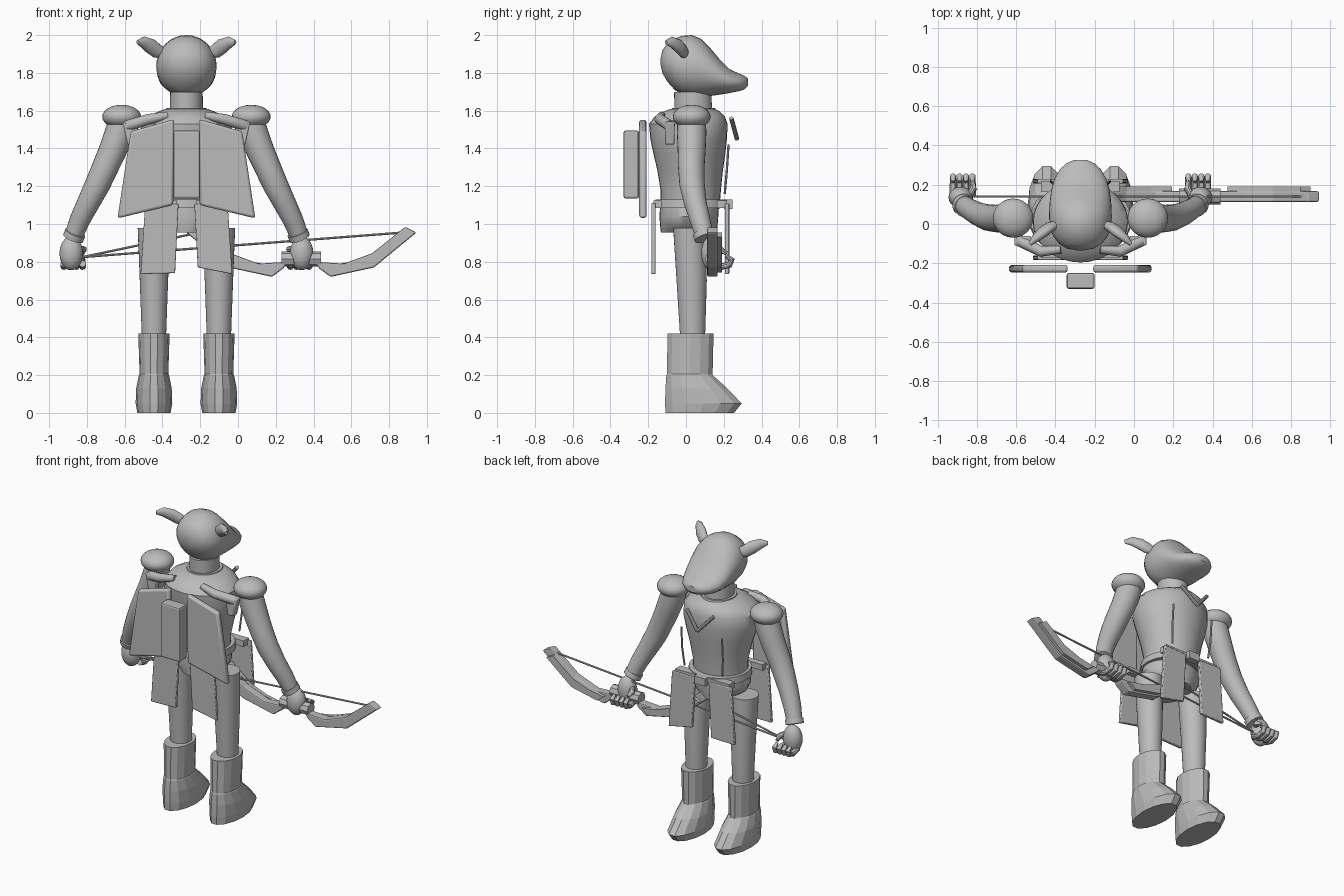
import bpy, bmesh, math
from mathutils import Vector

CX = -0.273          # body centre line; all parts are built around it
grey = bpy.data.materials.new("plain_grey")
grey.diffuse_color = (0.5, 0.5, 0.5, 1)


def skin(name, rings, smooth=True, bevel=0):
    """Join rings of points into a closed shell."""
    bm = bmesh.new()
    vs = [[bm.verts.new(p) for p in r] for r in rings]
    n = len(vs[0])
    for a, b in zip(vs, vs[1:]):
        for i in range(n):
            bm.faces.new((a[i], a[(i + 1) % n], b[(i + 1) % n], b[i]))
    bm.faces.new(vs[0])
    bm.faces.new(vs[-1])
    bmesh.ops.recalc_face_normals(bm, faces=bm.faces[:])
    me = bpy.data.meshes.new(name)
    bm.to_mesh(me)
    bm.free()
    ob = bpy.data.objects.new(name, me)
    ob.location.x = CX
    me.materials.append(grey)
    bpy.context.collection.objects.link(ob)
    if bevel:
        m = ob.modifiers.new("bevel", 'BEVEL')
        m.width, m.segments = bevel, 2
    if smooth:
        bpy.ops.object.select_all(action='DESELECT')
        ob.select_set(True)
        bpy.context.view_layer.objects.active = ob
        bpy.ops.object.shade_smooth_by_angle(angle=math.radians(35))
    return ob


def ellipse(c, u, v, n):
    c, u, v = Vector(c), Vector(u), Vector(v)
    return [c + u * math.cos(2 * math.pi * i / n) + v * math.sin(2 * math.pi * i / n)
            for i in range(n)]


def column(name, rows, x=0, n=32, smooth=True):
    """Stack of ellipses; rows of (z, y centre, x radius, y radius)."""
    return skin(name, [ellipse((x, y, z), (rx, 0, 0), (0, ry, 0), n)
                       for z, y, rx, ry in rows], smooth)


def tube(name, pts, radii, n=16, ref=(0, 1, 0), flat=1.0):
    pts = [Vector(p) for p in pts]
    rings = []
    for i, p in enumerate(pts):
        t = (pts[min(i + 1, len(pts) - 1)] - pts[max(i - 1, 0)]).normalized()
        u = t.cross(Vector(ref)).normalized()
        rings.append(ellipse(p, u * radii[i], u.cross(t) * radii[i] * flat, n))
    return skin(name, rings)


def plate(name, outline, y0, y1, bevel=0, smooth=False):
    """Outline in x and z, given thickness along y."""
    return skin(name, [[(x, y, z) for x, z in outline] for y in (y0, y1)], smooth, bevel)


def ball(name, c, r, rows=12, n=24):
    rings = []
    for i in range(rows + 1):
        a = math.pi * (0.03 + 0.94 * i / rows)
        k = math.sin(a)
        rings.append(ellipse((c[0], c[1], c[2] - r[2] * math.cos(a)),
                             (r[0] * k, 0, 0), (0, r[1] * k, 0), n))
    return skin(name, rings)


# head with long snout: slices along y of (y, bottom z, top z, half width)
head = [(-.134, 1.84, 1.88, .02), (-.125, 1.80, 1.92, .07), (-.10, 1.755, 1.955, .11),
        (-.06, 1.71, 1.982, .14), (-.02, 1.685, 1.996, .154), (.03, 1.673, 2.0, .16),
        (.08, 1.673, 1.98, .159), (.13, 1.678, 1.93, .155), (.18, 1.685, 1.87, .147),
        (.23, 1.693, 1.82, .132), (.28, 1.703, 1.797, .103), (.31, 1.713, 1.785, .07),
        (.327, 1.73, 1.77, .03)]
skin("head", [ellipse((0, y, (a + b) / 2), (w, 0, 0), (0, 0, (b - a) / 2), 32)
              for y, a, b, w in head])
column("neck", [(1.58, .04, .088, .1), (1.70, .035, .086, .098)])
column("collar", [(1.59, .04, .115, .125), (1.615, .04, .105, .113)])

# trunk
column("torso", [(1.61, .035, .11, .115), (1.595, .03, .15, .15), (1.57, .02, .205, .185),
                 (1.53, .012, .24, .208), (1.45, .014, .243, .203), (1.37, .018, .222, .19),
                 (1.28, .022, .195, .173), (1.18, .025, .172, .16), (1.08, .022, .172, .155)])
column("hips", [(1.12, .02, .172, .155), (1.04, .015, .19, .156), (.99, .015, .165, .152),
                (.955, .015, .11, .148)])
column("belt", [(1.085, .03, .185, .182), (1.085, .03, .195, .195), (1.13, .03, .19, .19),
                (1.13, .03, .178, .178)])
plate("belt_buckle", [(-.04, 1.08), (.04, 1.08), (.04, 1.13), (-.04, 1.13)], .2, .245)

for s in (-1, 1):
    side = "right" if s > 0 else "left"
    # ears
    tube(side + "_ear", [(s * .11, .0, 1.9), (s * .155, -.015, 1.915), (s * .19, -.04, 1.942),
                         (s * .23, -.075, 1.963), (s * .258, -.105, 1.962)],
         [.025, .038, .04, .03, .012], flat=.7)
    # legs
    column(side + "_leg", [(.40, .035, .064, .066), (.7, .03, .075, .08),
                           (.98, .018, .086, .086)], s * .172)
    # boots, faceted
    column(side + "_boot", [(0, .073, .088, .186), (.05, .092, .097, .208),
                            (.13, .055, .094, .168), (.2, .019, .08, .126),
                            (.205, .02, .076, .124), (.42, .024, .083, .125)],
           s * .172, 14, False)
    # arms, shoulder caps, cuffs
    tube(side + "_arm", [(s * .33, .03, 1.56), (s * .355, .03, 1.48), (s * .39, .03, 1.39),
                         (s * .43, .028, 1.30), (s * .47, .032, 1.21), (s * .52, .05, 1.11),
                         (s * .565, .075, 1.02), (s * .6, .1, .93)],
         [.075, .078, .074, .07, .067, .06, .054, .048], 24)
    ball(side + "_shoulder_cap", (s * .343, .03, 1.568), (.103, .1, .063))
    tube(side + "_cuff", [(s * .588, .09, .955), (s * .6, .1, .925)], [.056, .056], 24)
    # hands
    ball(side + "_palm", (s * .61, .135, .845), (.062, .055, .09))
    for i in range(4):
        x = s * (.55 + .033 * i)
        tube(side + "_finger", [(x, .14, .79), (x, .19, .775), (x, .232, .785),
                                (x, .243, .81), (x, .215, .83)],
             [.018, .018, .017, .016, .01], 10, (1, 0, 0))
    tube(side + "_thumb", [(s * .57, .14, .87), (s * .545, .18, .865), (s * .55, .215, .845)],
         [.018, .018, .011], 10, (0, 0, 1))
    # big back panels
    plate(side + "_back_panel", [(s * .065, 1.555), (s * .295, 1.49), (s * .365, 1.03),
                                 (s * .07, 1.1)], -.248, -.208, .013, True)
    # shoulder straps
    plate(side + "_strap_end", [(s * .25, 1.55), (s * .338, 1.54), (s * .312, 1.42),
                                (s * .27, 1.42)], -.11, -.06, .008, True)
    tube(side + "_strap", [(s * .1, -.13, 1.575), (s * .2, -.14, 1.555), (s * .31, -.085, 1.52)],
         [.02, .028, .03], 12)
    # hanging cloth flaps, back and front
    for where, y, w in (("back", -.172, 0), ("front", .218, .01)):
        plate(side + "_" + where + "_flap",
              [(s * (.042 + w), 1.105), (s * .218, 1.11), (s * .243, .735),
               (s * (.06 + w), .76 - .03 * (s < 0) + .01)], y - .011, y + .011, .005, True)
        plate(side + "_" + where + "_flap_loop", [(s * .05, 1.085), (s * .2, 1.085),
              (s * .2, 1.125), (s * .05, 1.125)], min(y, y * .75), max(y, y * .75))
    # chest brooch bars and hanging cords
    tube(side + "_brooch_bar", [(0, .27, 1.45), (s * .1, .24, 1.56)], [.012, .012], 10)
    tube(side + "_chest_cord", [(s * .15, .225, 1.42), (s * .15, .216, 1.28),
                                (s * .14, .205, 1.16)], [.006, .006, .006], 8)

# box on the back
plate("back_box", [(-.07, 1.135), (.072, 1.135), (.072, 1.495), (-.07, 1.495)],
      -.33, -.25, .01)

# bow: grip, two mirrored limbs, string drawn towards the left hand
GX, BY = .608, .14
tube("bow_grip", [(GX - .105, BY, .815), (GX + .105, BY, .815)], [.04, .04], 8)
limb = [(.07, .80), (.095, .765), (.155, .72), (.385, .77), (.61, .955), (.55, .985),
        (.375, .845), (.225, .79)]
for s in (-1, 1):
    side = "outer" if s > 0 else "inner"
    pts = [(GX + s * x, z) for x, z in limb]
    plate(side + "_bow_limb", pts, BY - .028, BY + .028, .008)
    mx, mz = GX + s * .35, .83
    strip = [(mx + (x - mx) * .82, mz + (z - mz) * .8) for x, z in pts[1:]]
    plate(side + "_bow_facing", strip, BY + .025, BY + .05)
    tube(side + "_bow_string", [(-.55, BY, .825), (GX + s * .54, BY, .955)],
         [.006, .006], 8)
